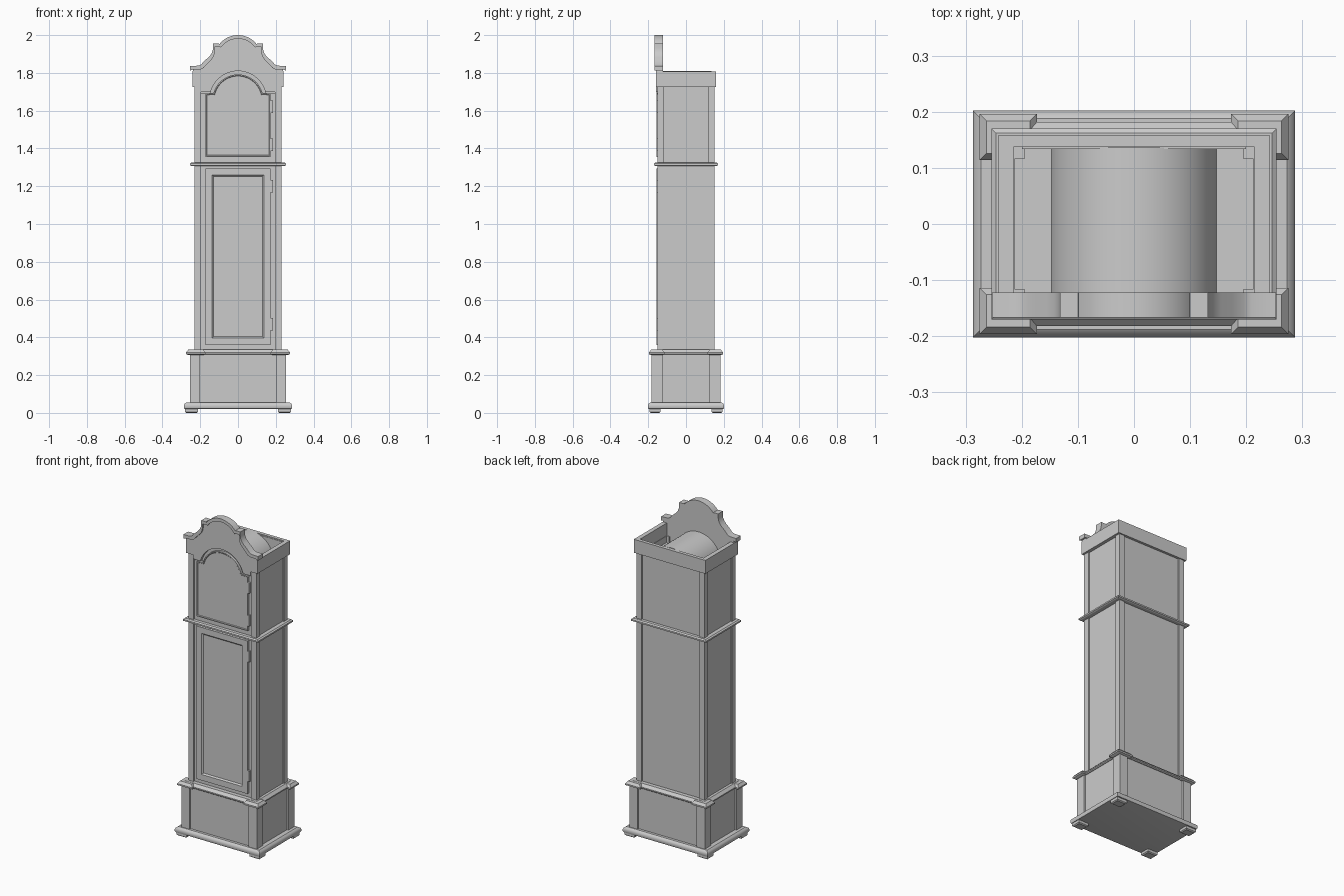
import bpy, bmesh, math

if "Cube" in bpy.data.objects:
    bpy.data.objects.remove(bpy.data.objects["Cube"])


def finish(name, bm, smooth=False):
    bmesh.ops.recalc_face_normals(bm, faces=bm.faces)
    me = bpy.data.meshes.new(name)
    bm.to_mesh(me)
    bm.free()
    ob = bpy.data.objects.new(name, me)
    bpy.context.collection.objects.link(ob)
    if smooth:
        bpy.ops.object.select_all(action='DESELECT')
        ob.select_set(True)
        bpy.context.view_layer.objects.active = ob
        bpy.ops.object.shade_smooth_by_angle(angle=math.radians(30))
    return ob


def loft(name, hx, hy, profile, cx=0, cy=0, smooth=False):
    """Stack of rectangles; profile holds (inset, z) pairs."""
    bm = bmesh.new()
    rings = [[bm.verts.new((cx + sx * (hx - i), cy + sy * (hy - i), z))
              for sx, sy in ((-1, -1), (1, -1), (1, 1), (-1, 1))] for i, z in profile]
    for a, b in zip(rings, rings[1:]):
        for k in range(4):
            bm.faces.new((a[k], a[(k + 1) % 4], b[(k + 1) % 4], b[k]))
    bm.faces.new(rings[0])
    bm.faces.new(rings[-1])
    return finish(name, bm, smooth)


def box(name, x0, x1, y0, y1, z0, z1):
    return loft(name, (x1 - x0) / 2, (y1 - y0) / 2, [(0, z0), (0, z1)], (x0 + x1) / 2, (y0 + y1) / 2)


def prism(name, pts, y0, y1, insets=(), smooth=False):
    """Extrude an xz outline along y; insets are (width, depth) steps on the front."""
    bm = bmesh.new()
    front = bm.faces.new([bm.verts.new((x, y0, z)) for x, z in pts])
    r = bmesh.ops.extrude_face_region(bm, geom=[front], use_keep_orig=True)
    for v in r['geom']:
        if isinstance(v, bmesh.types.BMVert):
            v.co.y = y1
    bmesh.ops.recalc_face_normals(bm, faces=bm.faces)
    for w, d in insets:
        bmesh.ops.inset_region(bm, faces=[front], thickness=w, depth=d, use_even_offset=True)
    return finish(name, bm, smooth)


def arc(r, cz, x_end, n=24):
    """Arch points from +x_end over the top to -x_end."""
    a = math.asin(x_end / r)
    return [(r * math.sin(a - 2 * a * k / n), cz + r * math.cos(a - 2 * a * k / n)) for k in range(n + 1)]


def mirrored(half):
    return half + [(-x, z) for x, z in reversed(half)]


# Base moulding and plinth
loft('base_moulding', .287, .202, [(.012, .02), (.003, .022), (0, .03), (0, .04), (.004, .048), (.014, .055)], smooth=True)
box('plinth_body', -.245, .245, -.172, .172, .05, .318)
loft('plinth_moulding', .254, .182, [(.006, .308), (0, .313), (0, .32), (.015, .336)])

# Corner parts, repeated four times
for sx, nx in ((-1, 'left'), (1, 'right')):
    for sy, ny in ((-1, 'front'), (1, 'back')):
        tag = f'{ny}_{nx}'
        loft('foot_' + tag, .034, .029, [(.006, 0), (0, .005), (0, .022)], sx * .247, sy * .164)
        loft('plinth_post_' + tag, .0275, .03, [(0, .05), (0, .312)], sx * .2275, sy * .153)
        loft('plinth_cap_' + tag, .051, .041, [(.012, .306), (0, .311), (0, .32), (.012, .335)],
             sx * .224, sy * .155)
        for part, z0, z1 in (('trunk', .325, 1.312), ('hood', 1.322, 1.73)):
            loft(f'{part}_post_{tag}', .0175, .0175, [(0, z0), (0, z1)], sx * .2125, sy * .1335)

# Trunk, waist moulding and hood box
box('trunk_body', -.223, .223, -.142, .143, .325, 1.312)
loft('waist_moulding', .254, .17, [(.008, 1.307), (0, 1.311), (0, 1.32), (.008, 1.326)])
box('hood_body', -.222, .222, -.142, .143, 1.322, 1.69)
prism('arched_hood_ceiling', arc(.15, 1.66, .1475, 40), -.14, .136, smooth=True)

# Open crown frame
for s, n in ((-1, 'left'), (1, 'right')):
    x0, x1 = sorted((s * .215, s * .242))
    box('crown_side_' + n, x0, x1, -.155, .158, 1.725, 1.807)
    x0, x1 = sorted((s * .213, s * .222))
    box('hood_side_upper_' + n, x0, x1, -.13, .14, 1.685, 1.73)
box('crown_back', -.242, .242, .137, .158, 1.725, 1.807)
box('hood_back_upper', -.2, .2, .134, .143, 1.685, 1.8)

# Pediment: board with an arched cut, and a curved moulding along its top
crest = [(.253, 1.812), (.253, 1.837), (.21, 1.838), (.196, 1.844), (.175, 1.866), (.155, 1.884),
         (.142, 1.899), (.135, 1.915), (.132, 1.93), (.132, 1.955), (.1, 1.955)]
crest += [p for p in arc(.125, 1.875, .099, 32) if p[0] > .001]
crest = mirrored(crest + [(0, 2.0)])
crest.pop(len(crest) // 2)
inner = [(x * .935, z - .019) for x, z in crest[1:-1]]
prism('pediment_moulding', crest + inner[::-1], -.167, -.122, smooth=True)
board = [(-.242, 1.805), (-.242, 1.725), (-.195, 1.725), (-.195, 1.70)]
board += arc(.15, 1.66, .1445)[::-1] + [(.195, 1.70), (.195, 1.725), (.242, 1.725), (.242, 1.805)]
prism('pediment_board', inner + board, -.158, -.122, smooth=True)

# Hood door with arched top
door = [(-.173, 1.355), (.173, 1.355), (.173, 1.685), (.168, 1.691), (.145, 1.694)]
door += arc(.135, 1.657, .13) + [(-.145, 1.694), (-.168, 1.691), (-.173, 1.685)]
prism('hood_door', door, -.155, -.138, [(.006, 0), (.003, -.003)], smooth=True)
for s, n in ((-1, 'left'), (1, 'right')):
    box('hood_door_bead_' + n, s * .147 - .0015, s * .147 + .0015, -.1545, -.145, 1.39, 1.66)

# Trunk door with recessed panel
prism('trunk_door', [(-.173, .36), (.173, .36), (.173, 1.295), (-.173, 1.295)], -.155, -.138,
      [(.036, 0), (.008, -.008)])

# Hinges
for i, z in enumerate((.47, 1.2, 1.42, 1.62)):
    box(f'hinge_{i + 1}', .172, .185, -.156, -.14, z - .033, z + .033)
